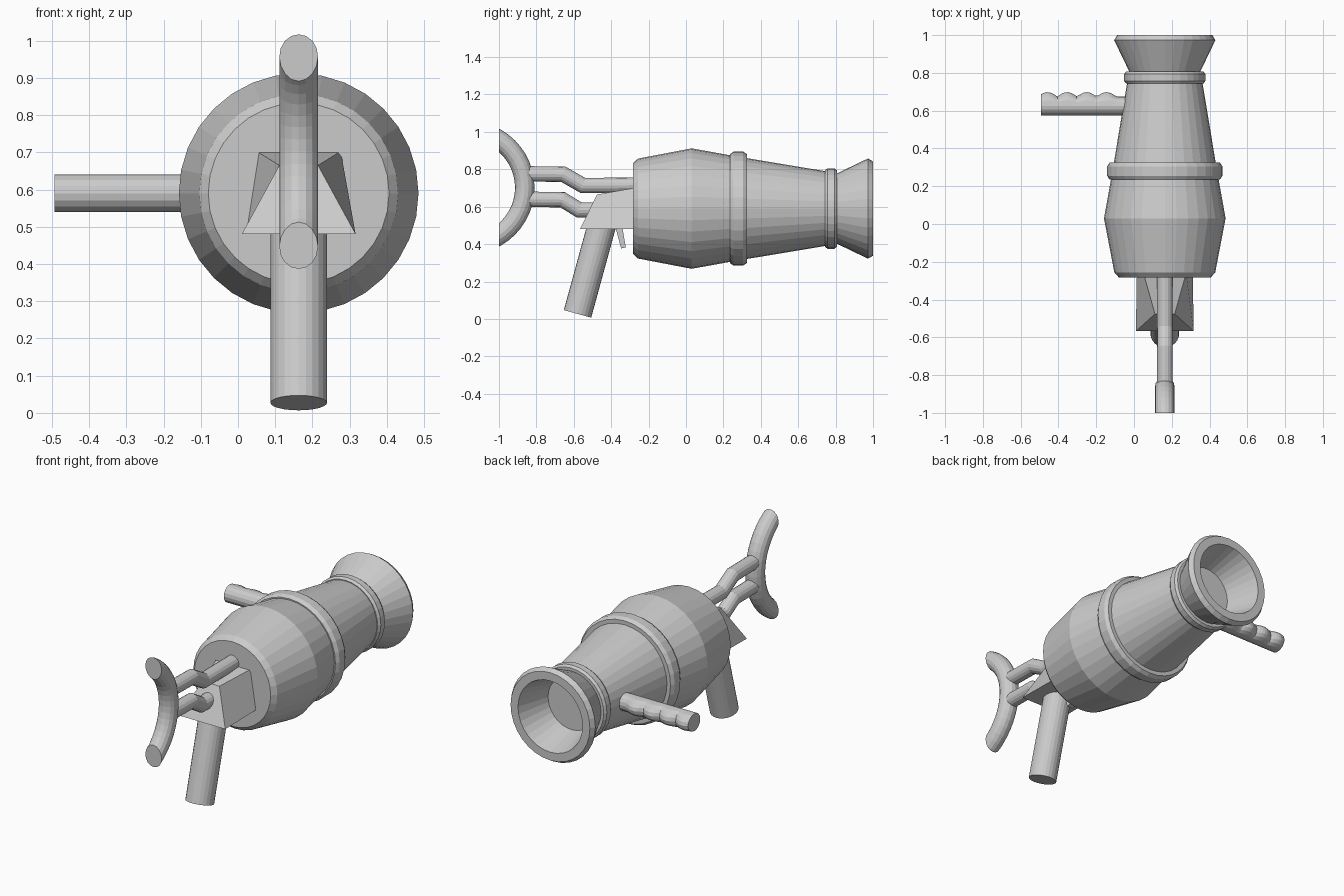
import bpy, bmesh
from math import sin, cos, pi, radians
from mathutils import Vector

if "Cube" in bpy.data.objects:
    bpy.data.objects.remove(bpy.data.objects["Cube"])

CX, CZ = 0.163, 0.59      # barrel axis


def finish(name, bm):
    bmesh.ops.recalc_face_normals(bm, faces=bm.faces)
    me = bpy.data.meshes.new(name)
    bm.to_mesh(me)
    bm.free()
    ob = bpy.data.objects.new(name, me)
    bpy.context.collection.objects.link(ob)
    return ob


def loft(rings):
    """Skin a list of closed rings and cap both ends."""
    bm = bmesh.new()
    vs = [[bm.verts.new(p) for p in r] for r in rings]
    n = len(vs[0])
    for a, b in zip(vs, vs[1:]):
        for i in range(n):
            j = (i + 1) % n
            bm.faces.new((a[i], a[j], b[j], b[i]))
    bm.faces.new(vs[0])
    bm.faces.new(vs[-1])
    return bm


def lathe(profile, n=32):
    """Revolve (y, radius) points around the barrel axis."""
    angles = [2 * pi * i / n for i in range(n)]
    return loft([[(CX + r * cos(a), y, CZ + r * sin(a)) for a in angles]
                 for y, r in profile])


def tube(path, r, n=16):
    """Round tube with mitred bends along (y, z) points in the centre plane."""
    pts = [Vector(p) for p in path]
    rings = []
    for k, p in enumerate(pts):
        d0 = (p - pts[k - 1]).normalized() if k else (pts[1] - p).normalized()
        d1 = (pts[k + 1] - p).normalized() if k + 1 < len(pts) else d0
        t = (d0 + d1).normalized()
        nrm = Vector((-t.y, t.x)) / max(t.dot(d0), 0.3)
        ring = []
        for i in range(n):
            a = 2 * pi * i / n
            q = p + nrm * r * sin(a)
            ring.append((CX + r * cos(a), q.x, q.y))
        rings.append(ring)
    return loft(rings)


# barrel: rounded back, swollen chamber, tapered neck, flared hollow mouth
finish("barrel", lathe([
    (-0.283, 0.243), (-0.257, 0.267), (0.03, 0.322), (0.28, 0.277),
    (0.775, 0.195), (0.807, 0.188), (0.973, 0.268), (1.0, 0.252),
    (1.0, 0.205), (0.80, 0.147), (0.45, 0.19)]))


# raised bands around the barrel
def band(name, y0, y1, r_in, r_out):
    w, h = y1 - y0, r_out - r_in
    finish(name, lathe([(y0, r_in), (y0, r_out - 0.35 * h),
                        (y0 + 0.22 * w, r_out), (y1 - 0.22 * w, r_out),
                        (y1, r_out - 0.35 * h), (y1, r_in)]))


band("middle_band", 0.235, 0.325, 0.268, 0.305)
band("muzzle_band", 0.743, 0.807, 0.186, 0.215)

# side handle with finger bumps on its forward side
rings = []
x_end, x_in, pitch = -0.493, -0.03, 0.104
steps = 32
for k in range(steps + 1):
    x = x_end + (x_in - x_end) * k / steps
    bump = 0.023 * abs(cos(pi * (x + 0.458) / pitch)) if x < -0.095 else 0.0
    ring = []
    for i in range(16):
        a = 2 * pi * i / 16
        front = max(cos(a), 0)
        ring.append((x, 0.625 + 0.05 * cos(a) + bump * front, CZ + 0.05 * sin(a)))
    rings.append(ring)
finish("side_handle", loft(rings))

# wedge-shaped grip mount behind the barrel
sections = [(-0.567, 0.48, 0.153, -0.476, 0.665, 0.052),
            (-0.26, 0.48, 0.148, -0.26, 0.703, 0.113)]
finish("grip_mount", loft([
    [(CX - wb, yb, zb), (CX + wb, yb, zb), (CX + wt, yt, zt), (CX - wt, yt, zt)]
    for yb, zb, wb, yt, zt, wt in sections]))

# pistol grip
finish("pistol_grip", tube([(-0.58, 0.027), (-0.445, 0.52)], 0.076, 24))

# trigger
finish("trigger", loft([
    [(CX + s * 0.02, y, z) for s, y, z in
     ((-1, y0, z0), (1, y0, z0), (1, y1, z1), (-1, y1, z1))]
    for y0, z0, y1, z1 in ((-0.38, 0.50, -0.342, 0.50),
                           (-0.347, 0.377, -0.322, 0.383))]))

# bent stock rods
finish("upper_rod", tube([(-0.86, 0.776), (-0.655, 0.773),
                          (-0.55, 0.713), (-0.26, 0.715)], 0.041))
finish("lower_rod", tube([(-0.86, 0.64), (-0.66, 0.637),
                          (-0.57, 0.582), (-0.40, 0.582)], 0.041))

# curved shoulder rest, cut flat at the back
arc = [radians(-75 + 7.5 * i) for i in range(21)]
bm = tube([(-1.167 + 0.305 * cos(a), 0.702 + 0.305 * sin(a)) for a in arc], 0.052)
cut = bmesh.ops.bisect_plane(bm, geom=bm.verts[:] + bm.edges[:] + bm.faces[:],
                             plane_co=(0, -1, 0), plane_no=(0, -1, 0),
                             clear_outer=True)
bmesh.ops.holes_fill(bm, edges=[e for e in bm.edges if e.is_boundary])
finish("shoulder_rest", bm)
